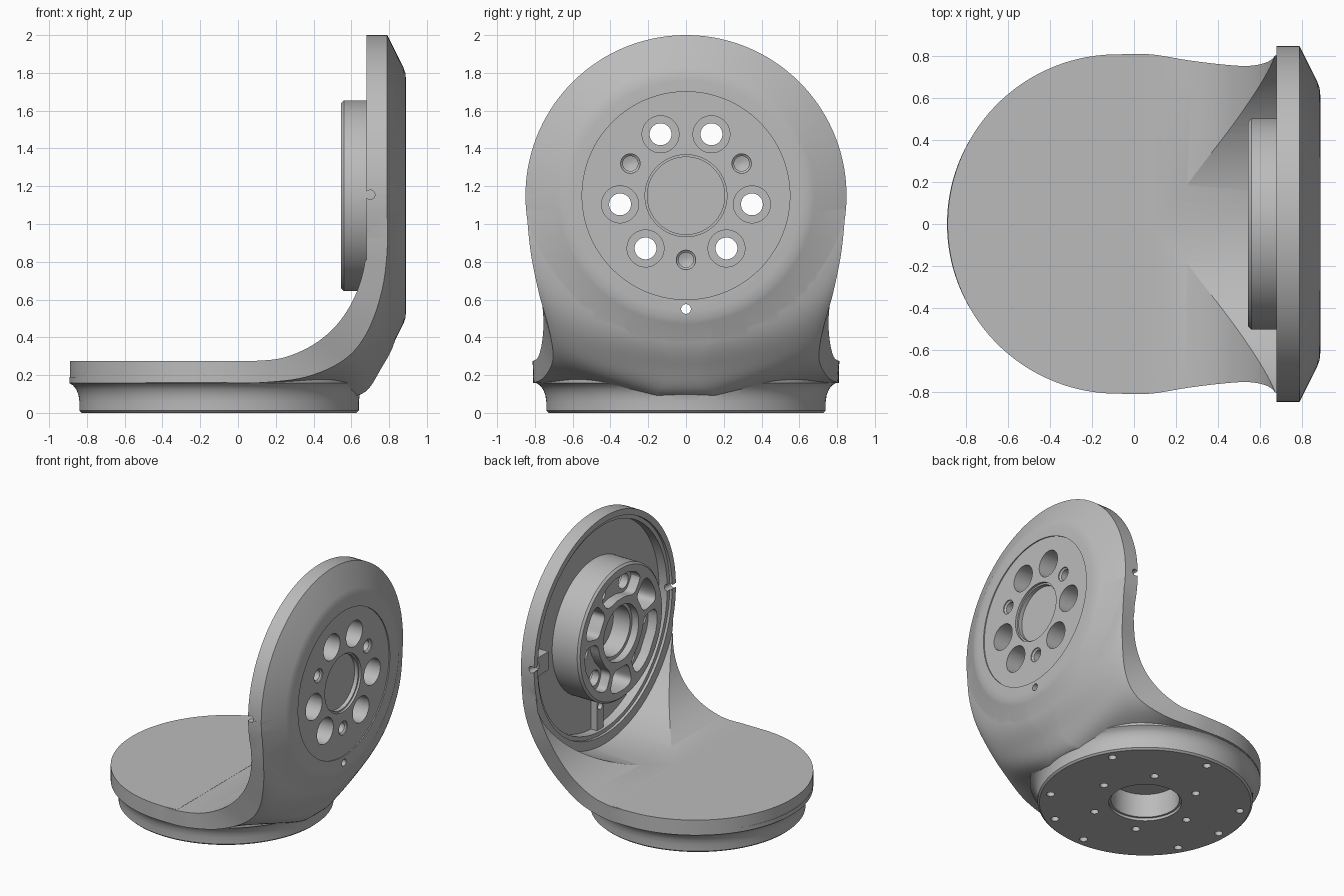
import bpy, bmesh, math
from mathutils import Vector, Matrix

cube = bpy.data.objects.get("Cube")
if cube:
    bpy.data.objects.remove(cube, do_unlink=True)

grey = bpy.data.materials.new("cast_grey")
grey.use_nodes = True
grey.diffuse_color = (0.5, 0.5, 0.5, 1)
grey.node_tree.nodes["Principled BSDF"].inputs["Base Color"].default_value = (0.5, 0.5, 0.5, 1)

AXIS_Z = 1.15      # height of the upright disc's centre
BASE_X = -0.1      # centre of the round foot


def make(name, bm):
    bmesh.ops.recalc_face_normals(bm, faces=bm.faces)
    mesh = bpy.data.meshes.new(name)
    bm.to_mesh(mesh)
    bm.free()
    mesh.materials.append(grey)
    obj = bpy.data.objects.new(name, mesh)
    bpy.context.collection.objects.link(obj)
    return obj


def skin(bm, rings):
    """Bridge a list of closed rings and cap both ends."""
    rows = [[bm.verts.new(p) for p in ring] for ring in rings]
    n = len(rows[0])
    for a, b in zip(rows, rows[1:]):
        for i in range(n):
            j = (i + 1) % n
            bm.faces.new((a[i], a[j], b[j], b[i]))
    bm.faces.new(rows[0])
    bm.faces.new(rows[-1])


def turn(bm, profile, axis, centre, sides):
    """Turned solid from (radius, position) pairs along one axis."""
    rings = []
    for r, h in profile:
        ring = []
        for i in range(sides):
            a = math.tau * (i + 0.5) / sides
            c, s = r * math.cos(a), r * math.sin(a)
            p = {"x": (h, c, s), "y": (c, h, s), "z": (c, s, h)}[axis]
            ring.append(Vector(p) + Vector(centre))
        rings.append(ring)
    skin(bm, rings)


def lathe(name, profile, axis, centres, sides=96):
    bm = bmesh.new()
    for centre in centres:
        turn(bm, profile, axis, centre, sides)
    return make(name, bm)


def box(name, centre, size):
    bm = bmesh.new()
    bmesh.ops.create_cube(bm, size=1, matrix=Matrix.Translation(centre) @ Matrix.Diagonal((*size, 1)))
    return make(name, bm)


def combine(target, tool, operation="DIFFERENCE", keep=False):
    mod = target.modifiers.new("combine", "BOOLEAN")
    mod.operation, mod.object, mod.solver = operation, tool, "EXACT"
    bpy.context.view_layer.objects.active = target
    bpy.ops.object.modifier_apply(modifier=mod.name)
    if not keep:
        bpy.data.objects.remove(tool, do_unlink=True)


def around(radius, degrees):
    """Points on the disc face at given angles."""
    return [(0, radius * math.cos(math.radians(d)), AXIS_Z + radius * math.sin(math.radians(d)))
            for d in degrees]


def under(radius, degrees):
    """Points on the underside of the foot at given angles."""
    return [(BASE_X + radius * math.cos(math.radians(d)), radius * math.sin(math.radians(d)), 0)
            for d in degrees]


def spline(rows, steps):
    """Smooth sampling through the station rows."""
    out = []
    for i in range(len(rows) - 1):
        p0, p1, p2, p3 = (rows[min(max(i + k, 0), len(rows) - 1)] for k in (-1, 0, 1, 2))
        for s in range(steps):
            t = s / steps
            out.append([b + 0.5 * t * (c - a + t * (2*a - 5*b + 4*c - d + t * (3*(b - c) + d - a)))
                        for a, b, c, d in zip(p0, p1, p2, p3)])
    return out + [rows[-1]]


# Curved elbow: inner edge, rim edge, outer ridge as x, z, half width; then bulge
stations = [
    (-.08, .275, .81, -.08, .16, .81, -.08, .14, .6, .2),
    (.08, .275, .81, .12, .16, .80, .2, .13, .55, .2),
    (.25, .295, .783, .36, .19, .75, .48, .1, .35, .3),
    (.42, .375, .762, .56, .28, .705, .655, .1, .12, .6),
    (.55, .5, .755, .68, .42, .72, .755, .23, .06, .75),
    (.64, .67, .775, .76, .64, .78, .84, .42, .15, .75),
    (.68, .87, .815, .79, .87, .825, .86, .77, .45, .6),
    (.68, 1.15, .85, .79, 1.15, .85, .8, 1.15, .75, .5),
]
rings = []
for px, pz, w, mx, mz, v, qx, qz, f, bulge in spline(stations, 6):
    side = [(px, w, pz)]
    for k in range(17):
        s, c = math.sin(k * math.pi / 32), math.cos(k * math.pi / 32)
        u = bulge * s + (1 - bulge) * (1 - c)
        y = bulge * c + (1 - bulge) * (1 - s)
        side.append((mx + (qx - mx) * u, f + (v - f) * y, mz + (qz - mz) * u))
    rings.append(side + [(x, -y, z) for x, y, z in reversed(side)])
bm = bmesh.new()
skin(bm, rings)
bracket = make("bracket", bm)

# Round end of the table plate, grooved foot and upright disc
plate = lathe("plate", [(.81, .16), (.81, .275)], "z", [(-.08, 0, 0)], 128)
combine(plate, box("plate_trim", (.55, 0, .2), (1, 2, 1)))
combine(bracket, plate, "UNION")
foot = [(.727, 0), (.74, .012), (.74, .06), (.745, .095), (.757, .125), (.773, .145),
        (.793, .158), (.793, .19)]
combine(bracket, lathe("foot", foot, "z", [(BASE_X, 0, 0)], 128), "UNION")
disc = [(.85, .68), (.85, .79), (.68, .875), (.65, .886), (.61, .89)]
combine(bracket, lathe("disc", disc, "x", [(0, 0, AXIS_Z)], 128), "UNION")

# Clearance scooped from the elbow and stepped recess behind the disc
scoop = [(.874, -.3), (.874, .68)]
combine(bracket, lathe("scoop", scoop, "x", [(0, 0, AXIS_Z)], 128))
recess = [(.805, .6), (.805, .7), (.775, .7), (.775, .77)]
combine(bracket, lathe("recess", recess, "x", [(0, 0, AXIS_Z)]))

# Small blocks inside the recess
combine(bracket, box("side_block", (.74, .73, AXIS_Z), (.09, .15, .14)), "UNION")
combine(bracket, box("lower_rib", (.75, 0, .51), (.06, .08, .3)), "UNION")

# Hub with bevelled lip
hub_profile = [(.49, .545), (.505, .56), (.505, .78)]
hub = lathe("hub", hub_profile, "x", [(0, 0, AXIS_Z)])


def pocket(middle, spread, depth):
    """Rounded kidney-shaped cutter."""
    def soft(value):
        return math.copysign(abs(value) ** .5, value)
    outline = []
    for k in range(40):
        t = math.tau * (k + .5) / 40
        outline.append((.352 + .088 * soft(math.sin(t)),
                        math.radians(middle + spread * soft(math.cos(t)))))
    bm = bmesh.new()
    skin(bm, [[(x, r * math.cos(a), AXIS_Z + r * math.sin(a)) for r, a in outline]
              for x in (.5, depth)])
    return make("pocket", bm)


# Kidney pockets and stepped bore in the hub
for middle in (90, 210, 330):
    combine(hub, pocket(middle, 35, .62))
    combine(hub, pocket(middle + 60, 18, .72))
bore = [(.21, .5), (.21, .6), (.185, .6), (.185, .74)]
combine(hub, lathe("bore", bore, "x", [(0, 0, AXIS_Z)]))

# Outer face: shallow seat, centre recess and blind holes
combine(bracket, lathe("seat", [(.55, .882), (.55, .95)], "x", [(0, 0, AXIS_Z)]))
combine(bracket, lathe("centre_recess", [(.205, .835), (.205, .865), (.217, .865), (.217, .95)],
                       "x", [(0, 0, AXIS_Z)], 48))
blind = [(.01, .81), (.04, .82), (.04, .865), (.052, .875), (.052, .95)]
combine(bracket, lathe("blind_holes", blind, "x", around(.34, (30, 150, 270)), 24))

# Counterbored bolt holes through bracket and hub, in three pairs
bolt_angles = [m + o for m in (90, 210, 330) for o in (-22.5, 22.5)]
bolts = lathe("bolt_holes", [(.058, .5), (.058, .68), (.098, .68), (.098, .95)],
              "x", around(.352, bolt_angles), 32)
combine(hub, bolts, keep=True)
combine(bracket, bolts)

# Drain hole and the two notches on the rim
combine(bracket, lathe("drain_hole", [(.026, .6), (.026, .95)], "x", [(0, 0, .55)], 24))
combine(bracket, lathe("notches", [(.025, -.07), (.025, .07)], "y",
                       [(.7, s * .84, AXIS_Z + .005) for s in (-1, 1)], 24))

# Underside: stepped centre bore and two rings of screw holes
combine(bracket, lathe("foot_bore", [(.25, -.05), (.25, .02), (.235, .02), (.235, .2)],
                       "z", [(BASE_X, 0, 0)], 64))
screw = [(.028, -.05), (.028, .08)]
combine(bracket, lathe("outer_screws", screw, "z",
                       under(.66, (-30, 30, 90, 150, 180, 210, 270, 300)), 24))
combine(bracket, lathe("inner_screws", screw, "z", under(.37, range(0, 360, 60)), 24))

# Smooth shading with crisp edges
bpy.ops.object.select_all(action="DESELECT")
for part in (bracket, hub):
    part.select_set(True)
bpy.context.view_layer.objects.active = bracket
bpy.ops.object.shade_smooth_by_angle(angle=math.radians(20))
